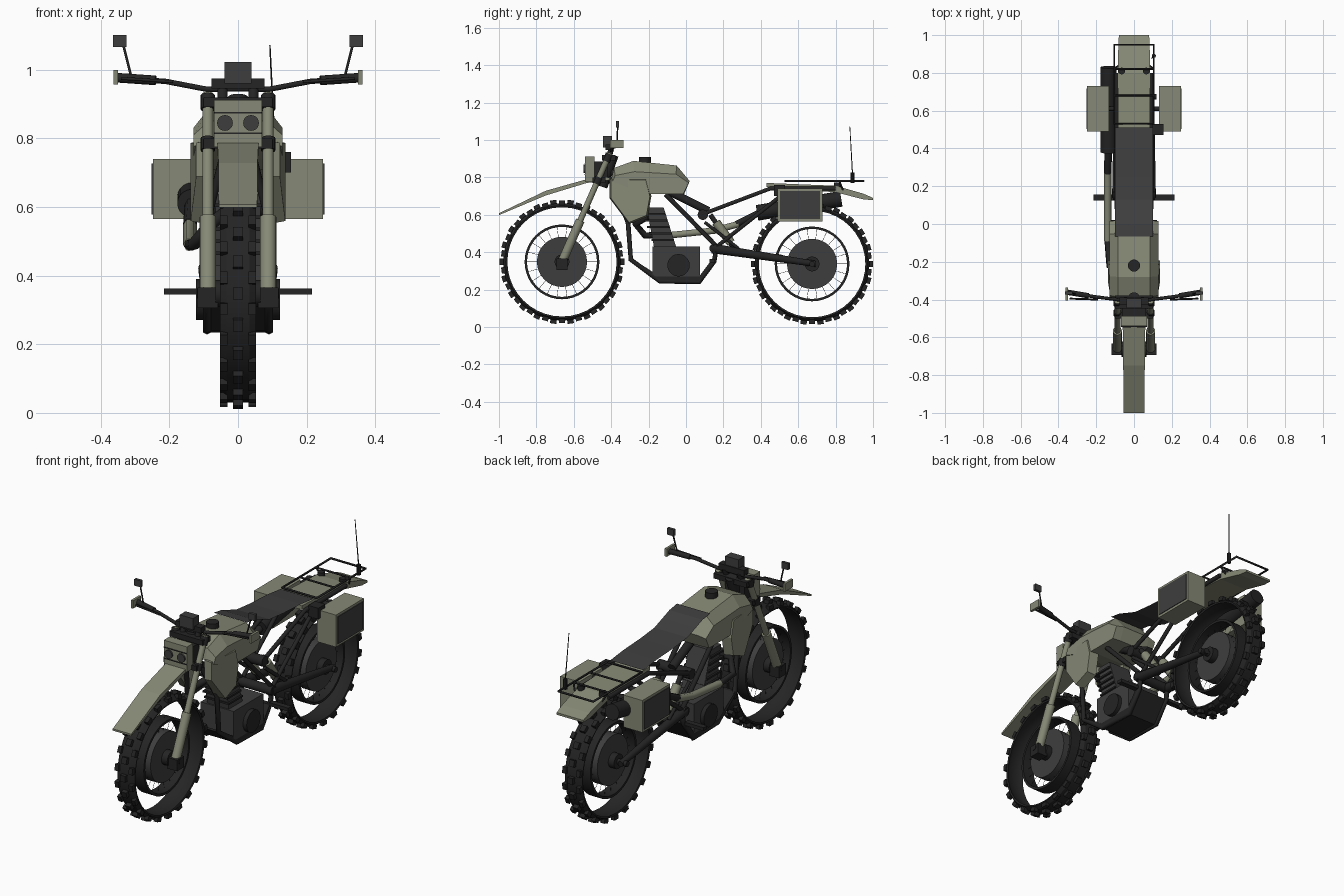
import bpy, bmesh, math
from mathutils import Matrix, Vector

if "Cube" in bpy.data.objects:
    bpy.data.objects.remove(bpy.data.objects["Cube"])


def material(name, rgb):
    m = bpy.data.materials.new(name)
    m.use_nodes = True
    m.diffuse_color = (*rgb, 1)
    bsdf = m.node_tree.nodes["Principled BSDF"]
    bsdf.inputs["Base Color"].default_value = (*rgb, 1)
    bsdf.inputs["Roughness"].default_value = 0.8
    return m


OLIVE = material("olive_paint", (0.24, 0.25, 0.18))
GREY = material("charcoal", (0.048, 0.048, 0.048))
BLACK = material("matte_black", (0.018, 0.018, 0.018))
SIDES = (("left", 1), ("right", -1))
smooth = []


def finish(name, bm, *mats):
    bmesh.ops.recalc_face_normals(bm, faces=bm.faces)
    mesh = bpy.data.meshes.new(name)
    bm.to_mesh(mesh)
    bm.free()
    for m in mats:
        mesh.materials.append(m)
    ob = bpy.data.objects.new(name, mesh)
    bpy.context.scene.collection.objects.link(ob)
    return ob


def loft(name, rings, mat, caps=True, closed=True, wrap=False):
    """Skin a list of equally long point rings."""
    bm = bmesh.new()
    vs = [[bm.verts.new(p) for p in ring] for ring in rings]
    n = len(rings[0])
    pairs = list(zip(vs, vs[1:])) + ([(vs[-1], vs[0])] if wrap else [])
    for a, b in pairs:
        for i in range(n if closed else n - 1):
            j = (i + 1) % n
            bm.faces.new((a[i], a[j], b[j], b[i]))
    if caps:
        bm.faces.new(vs[0])
        bm.faces.new(vs[-1])
    return finish(name, bm, mat)


def prism(name, profile, x0, x1, mat):
    return loft(name, [[(x, y, z) for y, z in profile] for x in (x0, x1)], mat)


def box(name, lo, hi, mat):
    (a, b, c), (d, e, f) = lo, hi
    return prism(name, [(b, c), (e, c), (e, f), (b, f)], a, d, mat)


def rod(name, p, q, r, mat, r2=None, sides=16):
    p, q = Vector(p), Vector(q)
    bm = bmesh.new()
    turn = (q - p).to_track_quat('Z', 'Y').to_matrix().to_4x4()
    bmesh.ops.create_cone(bm, cap_ends=True, segments=sides, radius1=r, radius2=r2 or r,
                          depth=(q - p).length, matrix=Matrix.Translation((p + q) / 2) @ turn)
    ob = finish(name, bm, mat)
    smooth.append(ob)
    return ob


def tube(name, pts, r, mat, cyclic=False):
    cu = bpy.data.curves.new(name, 'CURVE')
    cu.dimensions = '3D'
    cu.bevel_depth, cu.bevel_resolution, cu.use_fill_caps = r, 1, True
    sp = cu.splines.new('POLY')
    sp.points.add(len(pts) - 1)
    for s, p in zip(sp.points, pts):
        s.co = (*p, 1)
    sp.use_cyclic_u = cyclic
    cu.materials.append(mat)
    ob = bpy.data.objects.new(name, cu)
    bpy.context.scene.collection.objects.link(ob)


def hoop(name, cy, cz, profile, mat, n=40):
    rings = [[(x, cy + r * math.cos(t * math.tau / n), cz + r * math.sin(t * math.tau / n))
              for t in range(n)] for x, r in profile]
    smooth.append(loft(name, rings, mat, caps=False, wrap=True))


# Wheels: hollow tyre band, knobs, rim hoop, drum hub and wire spokes
def wheel(tag, cy, cz, r):
    edge, wall = r - 0.013, r - 0.022
    hoop(tag + "_tyre", cy, cz, [(-.05, wall), (-.053, edge), (-.033, r), (.033, r),
                                 (.053, edge), (.05, wall), (.03, edge), (-.03, edge)], BLACK)
    hoop(tag + "_rim", cy, cz, [(-.035, .2), (.035, .2), (.035, .187), (-.035, .187)], BLACK)
    knobs, spokes = bmesh.new(), bmesh.new()
    count = 22
    for i in range(count * 2):
        spin = Matrix.Translation((0, cy, cz)) @ Matrix.Rotation(i * math.pi / count, 4, 'X')
        for x in ((0,) if i % 2 else (-.042, .042)):
            lift = r + (.008 if x == 0 else .002)
            size = Matrix.Diagonal((.03 if x == 0 else .022, .034, .022, 1))
            bmesh.ops.create_cube(knobs, size=1, matrix=spin @ Matrix.Translation((x, 0, lift)) @ size)
        if i % 2:
            bmesh.ops.create_cone(spokes, segments=4, radius1=.001, radius2=.001, depth=.09,
                                  matrix=spin @ Matrix.Translation((0, 0, .155)))
    finish(tag + "_tread_knobs", knobs, BLACK)
    finish(tag + "_spokes", spokes, BLACK)
    rod(tag + "_drum", (-.03, cy, cz), (.03, cy, cz), .134, GREY, sides=32)
    rod(tag + "_hub", (-.065, cy, cz), (.065, cy, cz), .04, BLACK)
    rod(tag + "_axle", (-.12, cy, cz), (.12, cy, cz), .015, BLACK)


FY, FZ, RY, RZ = -.663, .348, .674, .337
wheel("front", FY, FZ, .314)
wheel("rear", RY, RZ, .307)


# Fork, clamps and headlight
def fork(x, z):
    return (x, FY + (z - FZ) * .44, z)


for side, s in SIDES:
    x = s * .088
    rod(side + "_fork_upper", fork(x, .55), fork(x, .93), .016, OLIVE)
    rod(side + "_fork_lower", fork(x, .35), fork(x, .57), .024, OLIVE)
    rod(side + "_fork_cap", fork(x, .885), fork(x, .925), .021, BLACK)
    rod(side + "_fork_collar", fork(x, .765), fork(x, .80), .021, BLACK)
    box(side + "_axle_clamp", (x - .03, FY - .03, .305), (x + .03, FY + .03, .365), BLACK)
for z in (.785, .905):
    y = fork(0, z)[1]
    box("fork_bridge", (-.1, y - .03, z - .014), (.1, y + .04, z + .014), BLACK)
rod("steering_head", (0, -.45, .75), (0, -.39, .92), .03, BLACK)
box("headlight_bracket", (-.06, -.5, .8), (.06, -.42, .885), BLACK)
box("headlight_box", (-.07, -.54, .775), (.07, -.488, .912), OLIVE)
for z in (.815, .875):
    box("headlight_seam", (-.07, -.544, z - .002), (.07, -.54, z + .002), BLACK)
for side, s in SIDES:
    rod(side + "_headlight_lens", (s * .038, -.548, .845), (s * .038, -.54, .845), .023, GREY, sides=20)


# Mudguards: lofted plates given as (y, top height, thickness, half width)
def mudguard(name, stations):
    loft(name, [[(-w, y, z), (w, y, z), (w, y, z - t), (-w, y, z - t)]
                for y, z, t, w in stations], OLIVE)


mudguard("front_mudguard", [(-1, .608, .01, .056), (-.75, .728, .025, .057),
                            (-.53, .79, .02, .06), (-.41, .80, .015, .06)])
mudguard("rear_mudguard", [(.43, .77, .022, .085), (.8, .755, .035, .085),
                           (.95, .712, .03, .083), (1, .69, .012, .08)])
for side, s in SIDES:
    rod(side + "_mudguard_bolt", (s * .065, .81, .73), (s * .065, .81, .772), .018, BLACK)

# Fuel tank with chamfered shoulders, side shrouds and filler cap
full = [(-.40, .79), (-.385, .85), (-.28, .888), (-.05, .863), (.02, .78), (-.01, .71), (-.19, .71), (-.30, .74)]
flank = [(y * .97 - .005, min(z, .76 + (z - .76) * .55)) for y, z in full]
loft("fuel_tank", [[(x, *p) for p in prof] for x, prof in
                   ((-.13, flank), (-.085, full), (.085, full), (.13, flank))], OLIVE)
rod("filler_cap", (0, -.22, .875), (0, -.22, .91), .032, BLACK, sides=20)
shroud = [(-.41, .795), (-.21, .795), (-.185, .70), (-.205, .59), (-.305, .55), (-.41, .69)]
for side, s in SIDES:
    inner = [(s * .085, y, z) for y, z in shroud]
    outer = [(s * (.138 if y > -.35 else .122), -.3 + (y + .3) * .93, .68 + (z - .68) * .93) for y, z in shroud]
    loft(side + "_shroud", [inner, outer], OLIVE)

# Seat: thin curved sheet
loft("seat", [[(-.1, y, z), (.1, y, z)] for y, z in
              ((-.065, .872), (.0, .862), (.06, .84), (.13, .815), (.25, .803), (.4, .795), (.51, .782))],
     GREY, caps=False, closed=False)

# Engine, cylinder and skid plate
prism("engine_block", [(-.18, .27), (.075, .27), (.075, .43), (-.18, .43)], -.1, .1, GREY)
prism("engine_cylinder", [(-.17, .42), (-.05, .42), (-.12, .64), (-.21, .64)], -.065, .065, GREY)
for k in range(5):
    z, y = .46 + k * .035, -.125 - k * .012
    box("cooling_fin", (-.075, y - .06, z), (.075, y + .06, z + .01), BLACK)
prism("skid_plate", [(-.30, .36), (-.14, .24), (.07, .235), (.155, .35), (.13, .35), (.07, .27), (-.14, .27), (-.28, .36)],
      -.1, .1, BLACK)
for side, s in SIDES:
    rod(side + "_engine_cover", (s * .09, -.04, .33), (s * .122, -.04, .33), .06, BLACK, sides=20)

# Frame, swingarm, shocks and pegs
tube("backbone", [(0, -.40, .83), (0, -.1, .73), (0, .12, .62)], .025, BLACK)
for side, s in SIDES:
    x = s * .09
    tube(side + "_cradle", [(s * .03, -.41, .80), (x, -.31, .56), (x, -.295, .36), (x, -.14, .245), (x, .07, .24),
                            (x, .15, .35), (x, .165, .43), (x, -.11, .71)], .013, BLACK)
    tube(side + "_subframe_lower", [(x, .165, .43), (x, .55, .735)], .012, BLACK)
    tube(side + "_subframe_upper", [(x, .08, .6), (x, .45, .74), (x, .8, .74)], .012, BLACK)
    tube(side + "_subframe_brace", [(x, .1, .56), (x, .28, .42)], .01, BLACK)
    rod(side + "_swingarm", (x, .14, .42), (x, RY + .02, RZ), .026, BLACK, r2=.016)
    rod(side + "_shock", (s * .06, .13, .6), (s * .06, .27, .4), .013, BLACK)
    rod(side + "_shock_spring", (s * .06, .16, .56), (s * .06, .24, .45), .024, OLIVE)
    box(side + "_footpeg", (min(s * .1, s * .215), .125, .345), (max(s * .1, s * .215), .155, .363), BLACK)
rod("swingarm_pivot", (-.11, .15, .42), (.11, .15, .42), .025, BLACK)
rod("subframe_crossbar", (-.1, .09, .6), (.1, .09, .6), .028, BLACK)

# Exhaust on the right side
tube("exhaust_header", [(-.03, -.2, .59), (-.08, -.27, .55), (-.13, -.22, .49), (-.14, -.08, .49)], .018, BLACK)
tube("exhaust_mid_pipe", [(-.14, -.09, .49), (-.14, .15, .515), (-.14, .28, .55)], .02, OLIVE)
tube("exhaust_link", [(-.14, .27, .55), (-.135, .4, .615)], .02, BLACK)
rod("muffler", (-.135, .38, .61), (-.135, .83, .685), .042, BLACK, sides=20)

# Panniers with inset dark outer panels
for side, s in SIDES:
    xs = sorted((s * .133, s * .248))
    box(side + "_pannier", (xs[0], .49, .565), (xs[1], .73, .74), OLIVE)
    px = sorted((s * .248, s * .252))
    box(side + "_pannier_panel", (px[0], .503, .578), (px[1], .717, .727), GREY)
    tube(side + "_pannier_mount", [(s * .085, .61, .72), (s * .15, .61, .72)], .012, BLACK)
box("tool_block", (.095, .47, .70), (.155, .53, .76), BLACK)

# Luggage rack and aerial
R = .78
tube("rack_frame", [(-.105, .53, R), (-.105, .95, R), (.105, .95, R), (.105, .53, R)], .006, BLACK, True)
for y in (.68, .82):
    tube("rack_crossbar", [(-.105, y, R), (.105, y, R)], .005, BLACK)
for side, s in SIDES:
    tube(side + "_rack_leg", [(s * .105, .82, R), (s * .08, .84, .73)], .005, BLACK)
rod("aerial_base", (.105, .89, .77), (.105, .89, .825), .011, BLACK, sides=10)
rod("aerial", (.105, .89, .82), (.093, .876, 1.072), .003, BLACK, r2=.002, sides=6)

# Handlebar, hand guards, mirrors and instruments
for side, s in SIDES:
    tube(side + "_handlebar", [(0, -.40, .945), (s * .09, -.40, .943), (s * .21, -.385, .966), (s * .36, -.36, .977)],
         .009, BLACK)
    rod(side + "_grip", (s * .24, -.38, .969), (s * .355, -.361, .977), .014, BLACK)
    tube(side + "_brake_lever", [(s * .19, -.40, .965), (s * .34, -.395, .975)], .005, BLACK)
    ends = sorted((s * .35, s * .363))
    box(side + "_hand_guard", (ends[0], -.405, .957), (ends[1], -.335, 1), OLIVE)
    tube(side + "_mirror_stem", [(s * .31, -.37, .975), (s * .335, -.365, 1.075)], .004, BLACK)
    mx = sorted((s * .325, s * .365))
    box(side + "_mirror", (mx[0], -.373, 1.067), (mx[1], -.357, 1.102), GREY)
    rod(side + "_bar_riser", (s * .045, -.415, .9), (s * .045, -.40, .95), .015, BLACK)
box("instrument_panel", (-.04, -.445, .96), (.04, -.395, 1.022), GREY)
box("instrument_mount", (-.077, -.43, .945), (.077, -.39, .975), BLACK)

# Soft shading on round parts, keeping edges sharp
bpy.ops.object.select_all(action='DESELECT')
for ob in smooth:
    ob.select_set(True)
bpy.context.view_layer.objects.active = smooth[0]
bpy.ops.object.shade_smooth_by_angle(angle=math.radians(30))
